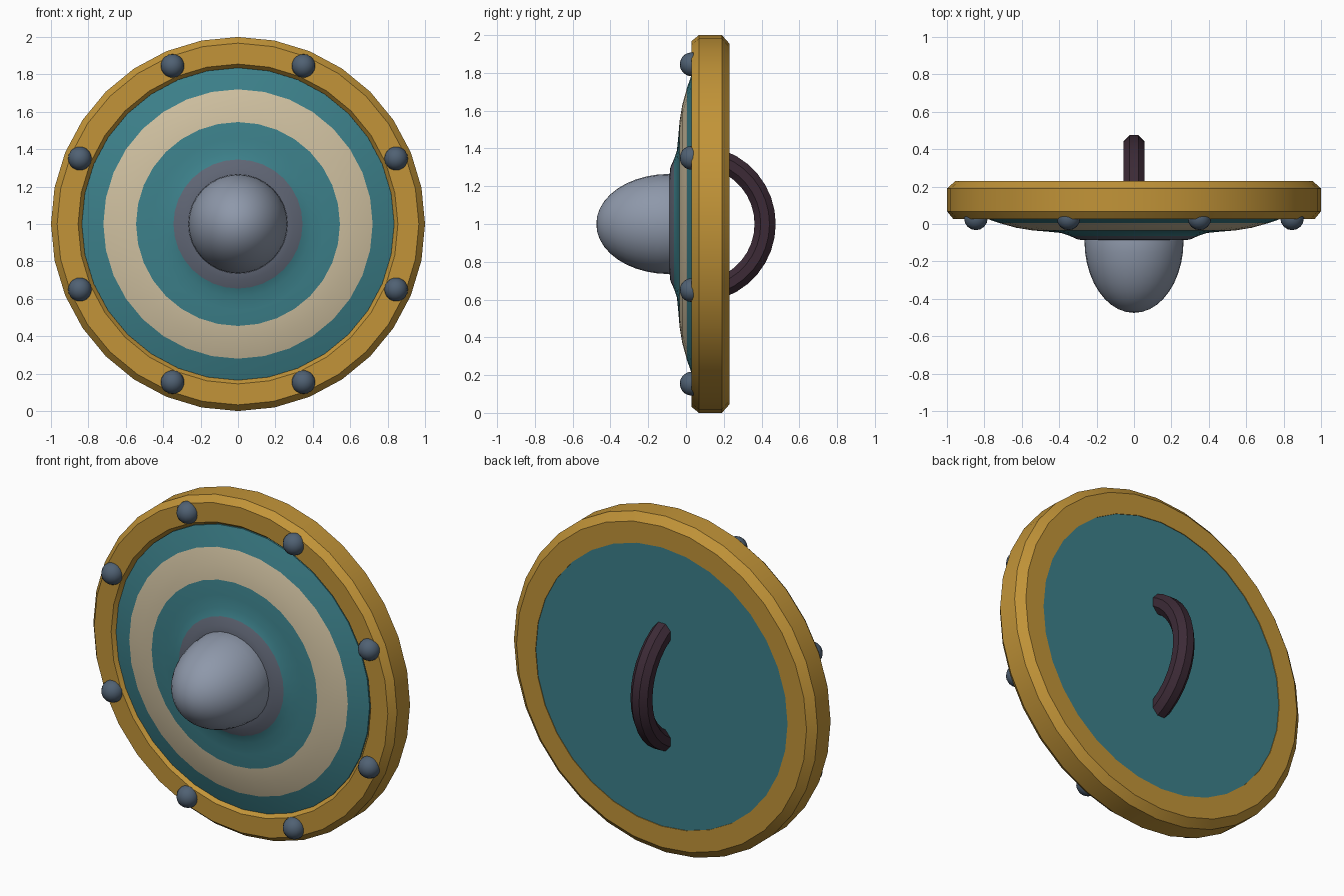
import bpy, bmesh, math
from mathutils import Vector

if "Cube" in bpy.data.objects:
    bpy.data.objects.remove(bpy.data.objects["Cube"])


def lin(c):
    c /= 255
    return c / 12.92 if c <= 0.04045 else ((c + 0.055) / 1.055) ** 2.4


def material(name, r, g, b):
    m = bpy.data.materials.new(name)
    m.diffuse_color = (lin(r), lin(g), lin(b), 1)
    m.use_nodes = True
    m.node_tree.nodes["Principled BSDF"].inputs["Base Color"].default_value = m.diffuse_color
    return m


GOLD = material("gold", 194, 148, 56)
TEAL = material("teal", 60, 128, 138)
CREAM = material("cream", 207, 192, 160)
STEEL = material("steel", 142, 152, 170)
DARK_STEEL = material("dark steel", 96, 102, 117)
SLATE = material("slate", 80, 97, 115)
LEATHER = material("dark leather", 60, 42, 54)


def finish(name, bm, mats, angle=30):
    bmesh.ops.recalc_face_normals(bm, faces=bm.faces)
    me = bpy.data.meshes.new(name)
    bm.to_mesh(me)
    bm.free()
    ob = bpy.data.objects.new(name, me)
    bpy.context.collection.objects.link(ob)
    for m in mats:
        me.materials.append(m)
    bpy.ops.object.select_all(action='DESELECT')
    ob.select_set(True)
    bpy.context.view_layer.objects.active = ob
    bpy.ops.object.shade_smooth_by_angle(angle=math.radians(angle))
    return ob


def lathe(name, profile, mats, closed=False, steps=32, rule=None):
    """Spin (radius, y) points about the y axis at z = 1."""
    bm = bmesh.new()
    rings = []
    for r, y in profile:
        if r == 0:
            rings.append([bm.verts.new((0, y, 1))] * steps)
        else:
            rings.append([bm.verts.new((r * math.sin(t), y, 1 + r * math.cos(t)))
                          for t in (2 * math.pi * i / steps for i in range(steps))])
    n = len(rings)
    for k in range(n if closed else n - 1):
        a, b = rings[k], rings[(k + 1) % n]
        for i in range(steps):
            j = (i + 1) % steps
            f = bm.faces.new(list(dict.fromkeys((a[i], a[j], b[j], b[i]))))
            if rule:
                f.material_index = rule(k)
    return finish(name, bm, mats)


# Bevelled metal rim
lathe("rim", [(0.83, 0.06), (0.855, 0.028), (0.967, 0.028), (1.0, 0.068),
              (1.0, 0.19), (0.955, 0.23), (0.83, 0.23)], [GOLD], closed=True)

# Board with painted rings, swelling towards the middle
board = [(0, 0.226), (0.835, 0.226), (0.835, 0.045), (0.72, 0.005), (0.63, -0.02),
         (0.545, -0.034), (0.46, -0.041), (0.39, -0.048), (0.345, -0.063),
         (0.30, -0.083), (0.25, -0.088), (0, -0.088)]
lathe("board", board, [TEAL, CREAM, DARK_STEEL],
      rule=lambda k: 1 if k in (3, 4) else 2 if k >= 8 else 0)

# Domed centre boss
dome = [(0.262, -0.07)]
for i in range(11):
    t = math.pi / 2 * i / 10
    dome.append((0 if i == 10 else 0.265 * math.cos(t), -0.09 - 0.385 * math.sin(t)))
lathe("boss", dome, [STEEL])

# Rivets around the rim
for i in range(8):
    t = math.radians(22.5 + 45 * i)
    bm = bmesh.new()
    bmesh.ops.create_uvsphere(bm, u_segments=16, v_segments=10, radius=0.063)
    bmesh.ops.translate(bm, verts=bm.verts,
                        vec=(0.915 * math.sin(t), 0.03, 1 + 0.915 * math.cos(t)))
    finish(f"rivet_{i + 1}", bm, [SLATE], 40)

# Curved grip on the back: octagonal tube along an arc
bm = bmesh.new()
rings = []
tube = 0.056 / math.cos(math.pi / 8)
for i in range(15):
    t = math.radians(-70 + 10 * i)
    out = Vector((0, math.cos(t), math.sin(t)))
    mid = Vector((0, 0.061, 1)) + out * 0.358
    ring = []
    for j in range(8):
        s = math.radians(22.5 + 45 * j)
        ring.append(bm.verts.new(mid + out * (tube * math.cos(s))
                                 + Vector((tube * math.sin(s), 0, 0))))
    rings.append(ring)
for a, b in zip(rings, rings[1:]):
    for j in range(8):
        k = (j + 1) % 8
        bm.faces.new((a[j], a[k], b[k], b[j]))
bm.faces.new(rings[0])
bm.faces.new(rings[-1])
finish("grip", bm, [LEATHER])
